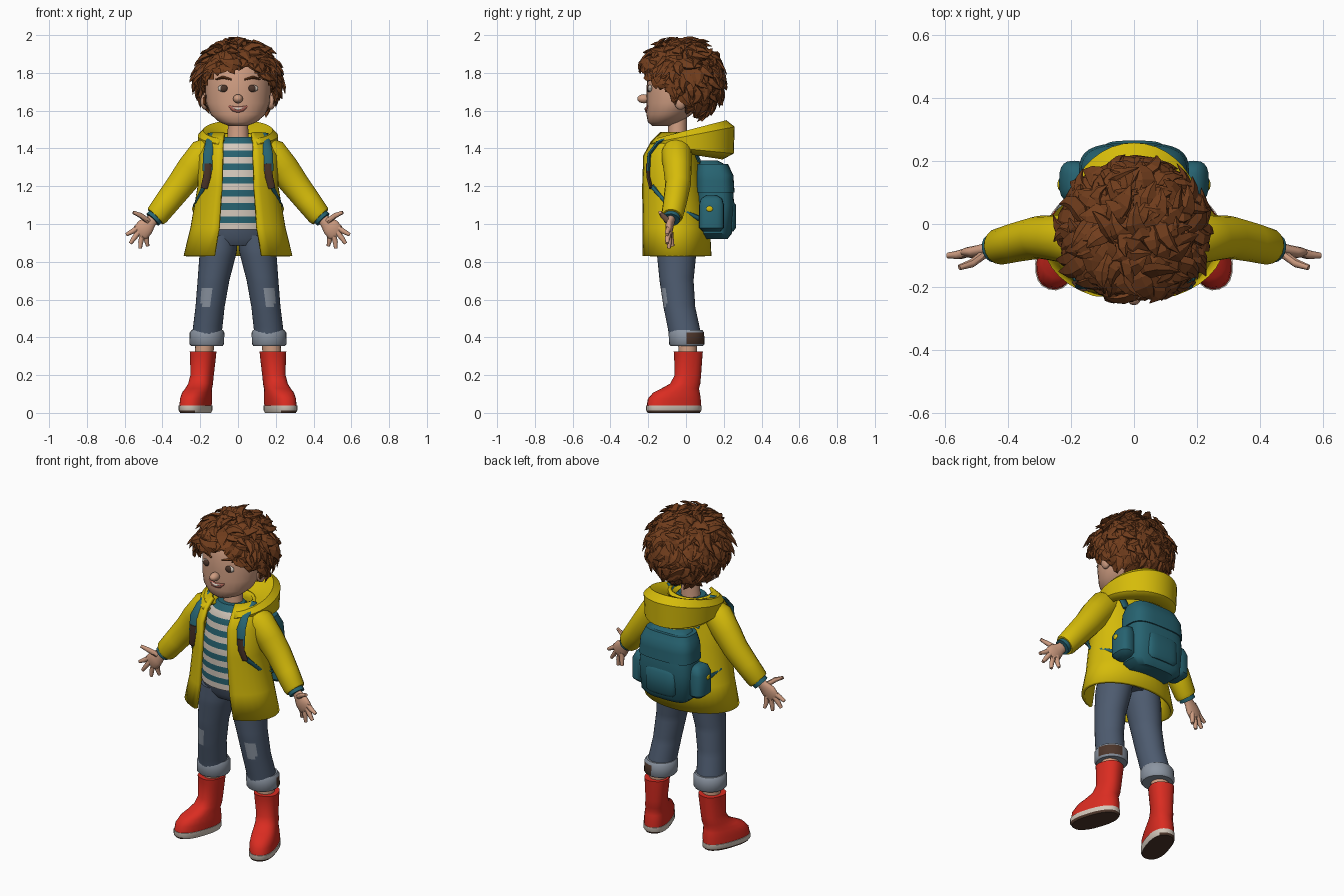
import bpy, bmesh, random
from math import sin, cos, pi, asin, sqrt, radians, copysign
from mathutils import Vector, Matrix

random.seed(4)
cube = bpy.data.objects.get("Cube")
if cube:
    bpy.data.objects.remove(cube, do_unlink=True)


def material(name, r, g, b):
    m = bpy.data.materials.new(name)
    m.use_nodes = True
    m.diffuse_color = (r, g, b, 1)
    bsdf = next(n for n in m.node_tree.nodes if n.type == 'BSDF_PRINCIPLED')
    bsdf.inputs["Base Color"].default_value = (r, g, b, 1)
    bsdf.inputs["Roughness"].default_value = 0.8
    return m


skin = material("skin", .62, .335, .22)
yellow = material("raincoat yellow", .67, .5, .003)
teal = material("teal", .02, .125, .165)
denim = material("denim", .075, .105, .16)
pale = material("pale denim", .26, .3, .36)
red = material("boot red", .7, .025, .015)
brown = material("hair brown", .165, .047, .012)
cream = material("cream", .66, .58, .5)
leather = material("dark leather", .075, .037, .024)
lip = material("lip pink", .4, .12, .09)


def finish(name, bm, mats, rule=None, smooth=True):
    """Turn a bmesh into an object; rule picks the material of each face."""
    bmesh.ops.recalc_face_normals(bm, faces=bm.faces)
    if rule:
        for f in bm.faces:
            f.material_index = int(rule(f.calc_center_median(), f.normal))
    me = bpy.data.meshes.new(name)
    bm.to_mesh(me)
    bm.free()
    for m in mats:
        me.materials.append(m)
    if smooth:
        me.shade_smooth()
        me.set_sharp_from_angle(angle=radians(45))
    ob = bpy.data.objects.new(name, me)
    bpy.context.collection.objects.link(ob)
    return ob


def add_tube(bm, pts, n=16, side=None, power=2, yaw=0):
    """Loft ellipses (x, y, z, ra, rb); level ones unless a side axis is given."""
    rings = []
    for i, (x, y, z, ra, rb) in enumerate(pts):
        u, v = Vector((cos(yaw), sin(yaw), 0)), Vector((-sin(yaw), cos(yaw), 0))
        if side:
            a, b = pts[max(i - 1, 0)], pts[min(i + 1, len(pts) - 1)]
            t = (Vector(b[:3]) - Vector(a[:3])).normalized()
            u = Vector(side)
            u = (u - t * u.dot(t)).normalized()
            v = t.cross(u)
        ring = []
        for k in range(n):
            c, s = cos(2 * pi * k / n), sin(2 * pi * k / n)
            c, s = (copysign(abs(w) ** (2 / power), w) for w in (c, s))
            ring.append(bm.verts.new(Vector((x, y, z)) + u * ra * c + v * rb * s))
        rings.append(ring)
    for p, q in zip(rings, rings[1:]):
        for k in range(n):
            bm.faces.new((p[k], p[k - 1], q[k - 1], q[k]))
    bm.faces.new(rings[0])
    bm.faces.new(rings[-1])


def tube(name, pts, mats, rule=None, **kw):
    bm = bmesh.new()
    add_tube(bm, pts, **kw)
    return finish(name, bm, mats, rule)


def shell(name, rings, mat, thick=.018, n=32):
    """Loft arcs (z, cy, rx, ry, half opening, tilt) that are open at the front."""
    bm, rows = bmesh.new(), []
    for z, cy, rx, ry, gap, tilt in rings:
        a = asin(gap / rx)
        row = []
        for k in range(n + 1):
            th = a + (2 * pi - 2 * a) * k / n
            y = -ry * cos(th)
            row.append(bm.verts.new((rx * sin(th), cy + y, z + tilt * y)))
        rows.append(row)
    for p, q in zip(rows, rows[1:]):
        for k in range(n):
            bm.faces.new((p[k], p[k + 1], q[k + 1], q[k]))
    ob = finish(name, bm, [mat])
    mod = ob.modifiers.new("thickness", 'SOLIDIFY')
    mod.thickness, mod.offset = thick, 0


def ball(name, loc, size, mat):
    bm = bmesh.new()
    bmesh.ops.create_uvsphere(bm, u_segments=16, v_segments=10, radius=1,
                              matrix=Matrix.Translation(loc) @ Matrix.Diagonal((*size, 1)))
    finish(name, bm, [mat])


def dense(pts, step):
    """Resample a list of level rings at even heights."""
    out, z = [], pts[0][2]
    while z < pts[-1][2] + 1e-5:
        for a, b in zip(pts, pts[1:]):
            if a[2] <= z + 1e-6 <= b[2] + 1e-4:
                f = (z - a[2]) / (b[2] - a[2])
                out.append([p + (q - p) * f for p, q in zip(a, b)])
                break
        z += step
    return out


# Head, neck and face
tube("head", [(0, -.13, 1.52, .05, .05), (0, -.115, 1.54, .1, .087), (0, -.09, 1.58, .145, .12),
              (0, -.06, 1.64, .168, .15), (0, -.05, 1.7, .172, .16), (0, -.045, 1.78, .17, .16),
              (0, -.04, 1.86, .15, .14), (0, -.03, 1.92, .09, .09)], [skin], n=28)
tube("neck", [(0, -.05, 1.38, .075, .065), (0, -.045, 1.47, .055, .05), (0, -.045, 1.6, .052, .05)], [skin])
ball("nose", (0, -.223, 1.663), (.026, .035, .024), skin)
upright = (0, 0, 1)
tube("lips", [(-.05, -.2, 1.625, .004, .006), (-.025, -.207, 1.61, .014, .008), (0, -.209, 1.605, .017, .009),
              (.025, -.207, 1.61, .014, .008), (.05, -.2, 1.625, .004, .006)], [lip], n=10, side=upright)
tube("teeth", [(-.03, -.21, 1.616, .003, .004), (0, -.214, 1.609, .008, .007), (.03, -.21, 1.616, .003, .004)],
     [cream], n=10, side=upright)

# Torso: striped shirt and the hips of the jeans
STRIPE = .035
torso = [(0, -.06, .97, .18, .13), (0, -.07, 1.2, .165, .125), (0, -.06, 1.4, .14, .105), (0, -.06, 1.465, .075, .062)]
tube("striped_shirt", dense(torso, STRIPE), [cream, teal],
     lambda c, n: int((c.z - .97) / STRIPE) % 2, n=24)
tube("jeans_hips", [(0, -.05, .885, .14, .085), (0, -.05, .925, .185, .112), (0, -.055, 1, .165, .115)], [denim], n=24)

# Raincoat with hood
coat = [(.83, -.057, .28, .183, .125, 0), (.98, -.06, .243, .178, .1, 0), (1.2, -.08, .205, .158, .085, 0),
        (1.36, -.085, .205, .145, .08, 0), (1.43, -.07, .17, .125, .08, 0), (1.48, -.05, .12, .1, .07, 0)]
shell("raincoat", coat, yellow)
shell("hood", [(1.375, .02, .17, .17, .1, -.15), (1.4, .02, .2, .225, .1, -.1), (1.465, .02, .205, .23, .1, .2),
               (1.488, .01, .182, .202, .09, .26), (1.465, -.02, .125, .135, .08, .2),
               (1.42, -.035, .08, .08, .06, .05)], yellow)

# Backpack
bag = [(0, .15, .92, .13, .07), (0, .15, .95, .165, .093), (0, .155, 1.1, .172, .1), (0, .15, 1.25, .16, .095),
       (0, .14, 1.31, .135, .076), (0, .125, 1.335, .085, .045)]
tube("backpack", bag, [teal], n=32, power=3.3)
tube("backpack_flap", [(x, y, z + .008, a + .008, b + .006) for x, y, z, a, b in dense(bag, .03) if z > 1.16],
     [teal], n=32, power=3.3)
tube("backpack_back_pocket", [(0, .23, .96, .08, .02), (0, .23, .98, .1, .035), (0, .23, 1.1, .1, .035),
                              (0, .23, 1.12, .08, .02)], [teal], n=24, power=3.3)

# Everything that comes in pairs
for label, s in (("left_", 1), ("right_", -1)):
    def pair(name, pts, mats, rule=None, **kw):
        return tube(label + name, [(s * p[0], *p[1:]) for p in pts], mats, rule, **kw)

    def round_pts(pts):
        return [(*p, p[-1]) for p in pts]

    across = (s, 0, 0)
    fan = (s * .7, 0, .7)

    # Face details
    ball(label + "ear", (s * .176, -.03, 1.65), (.023, .033, .045), skin)
    ball(label + "eye", (s * .077, -.19, 1.718), (.03, .012, .019), cream)
    ball(label + "iris", (s * .075, -.197, 1.718), (.02, .01, .019), leather)
    pair("eyebrow", [(.035, -.206, 1.765, .005, .006), (.08, -.194, 1.777, .008, .007),
                     (.118, -.168, 1.765, .004, .005)], [brown], n=8, side=upright)

    # Sleeves, wrist cuffs and hands
    pair("sleeve", [(.12, -.05, 1.4, .07, .07), (.18, -.05, 1.37, .085, .082), (.245, -.045, 1.288, .082, .074),
                    (.302, -.042, 1.21, .075, .068), (.37, -.057, 1.122, .068, .063),
                    (.427, -.072, 1.048, .062, .058), (.437, -.074, 1.038, .056, .052)], [yellow], side=fan)
    pair("wrist_cuff", round_pts([(.42, -.07, 1.055, .045), (.451, -.078, 1.023, .045)]), [teal], side=fan)
    pair("palm", [(.43, -.075, 1.045, .027, .022), (.462, -.08, 1.013, .032, .02), (.49, -.088, .985, .047, .021),
                  (.515, -.09, .955, .048, .018), (.525, -.09, .945, .036, .011)], [skin], side=fan)
    digits = {"thumb": ((.475, -.095, 1.015), (.515, -.125, 1.045), (.555, -.138, 1.062)),
              "index_finger": ((.53, -.09, .98), (.56, -.098, .96), (.592, -.1, .943)),
              "middle_finger": ((.525, -.09, .96), (.55, -.098, .925), (.57, -.1, .897)),
              "ring_finger": ((.505, -.088, .945), (.515, -.09, .905), (.518, -.09, .87)),
              "little_finger": ((.485, -.082, .955), (.485, -.078, .915), (.478, -.07, .883))}
    for finger, path in digits.items():
        pair(finger, round_pts([(*p, r) for p, r in zip(path, (.015, .0135, .009))]), [skin], n=8, side=(0, 1, 0))

    # Jeans leg with worn knee, rolled hem
    leg = [(.165, 0, .38, .08, .085), (.162, -.01, .44, .078, .085), (.148, -.035, .56, .077, .084),
           (.13, -.05, .7, .084, .09), (.105, -.05, .85, .098, .105), (.09, -.05, .95, .092, .105)]
    pair("jeans_leg", dense(leg, .02), [denim, pale],
         lambda c, n: n.y < -.5 and .14 < abs(c.x) < .195 and .56 < c.z < .67, n=32)
    pair("rolled_hem", [(.165, .004, .355, .084, .086), (.166, .004, .365, .092, .094),
                        (.164, .002, .425, .092, .094), (.163, 0, .44, .082, .086)], [pale, leather],
         lambda c, n: s > 0 and c.y > .01 and c.x > .165 and abs(n.z) < .5, n=24)
    pair("shin", round_pts([(.185, .012, .2, .05), (.175, .008, .4, .05)]), [skin])

    # Rubber boot with sole
    pair("boot", [(.225, -.065, .03, .07, .148), (.222, -.062, .075, .071, .144), (.217, -.05, .108, .067, .126),
                  (.208, -.03, .13, .063, .1), (.198, -.004, .155, .061, .08), (.19, .01, .2, .059, .069),
                  (.185, .012, .3, .066, .074), (.185, .012, .325, .068, .076)],
         [red], n=24, power=2.4, yaw=s * .32)
    pair("boot_sole", [(.224, -.065, 0, .067, .142), (.225, -.065, .012, .074, .15), (.225, -.065, .038, .074, .15)],
         [cream, leather], lambda c, n: n.z < -.5, n=24, power=2.4, yaw=s * .32)

    # Backpack straps and side pocket
    pair("shoulder_strap", [(.11, .07, 1.33, .028, .01), (.13, .03, 1.44, .028, .01), (.135, -.05, 1.475, .028, .01),
                            (.145, -.15, 1.43, .028, .01), (.155, -.195, 1.37, .03, .01),
                            (.16, -.2, 1.28, .028, .01)], [teal], n=10, side=across)
    pair("strap_leather", [(.157, -.203, 1.32, .022, .01), (.163, -.2, 1.25, .022, .01), (.178, -.185, 1.19, .02, .01)],
         [leather], n=10, side=across)
    pair("lower_strap", round_pts([(.178, -.18, 1.2, .013), (.215, -.11, 1.12, .013), (.215, -.02, 1.07, .013),
                                   (.17, .09, 1.02, .013)]), [teal], n=8, side=upright)
    pair("side_pocket", [(.185, .135, .96, .03, .045), (.19, .135, .98, .048, .066), (.19, .135, 1.1, .048, .066),
                         (.185, .135, 1.135, .035, .055), (.18, .135, 1.15, .02, .03)], [teal], n=20, power=2.8)
    ball(label + "pocket_button", (s * .236, .125, 1.08), (.007, .018, .015), yellow)

# Hair: a cap under tapered curls that flow down from the crown
center, radii = Vector((0, -.027, 1.765)), Vector((.205, .207, .19))


def hairline(p):
    return p.z + .9 * p.y


bm = bmesh.new()
bmesh.ops.create_uvsphere(bm, u_segments=28, v_segments=18, radius=1,
                          matrix=Matrix.Translation(center) @ Matrix.Diagonal((*radii, 1)))
bare = [f for f in bm.faces if hairline(f.calc_center_median()) < 1.625]
bmesh.ops.delete(bm, geom=bare, context='FACES')
finish("hair_cap", bm, [brown])

bm, count = bmesh.new(), 420
for i in range(count):
    h = 1 - 2 * (i + .5) / count
    ang = i * pi * (3 - sqrt(5))
    n = Vector((cos(ang) * sqrt(1 - h * h), sin(ang) * sqrt(1 - h * h), h))
    root = center + n * radii * .96
    if hairline(root) < 1.65 or h < -.8:
        continue
    wild = Vector([random.uniform(-.85, .85) for _ in range(3)])
    flow = Vector((0, 0, -1)) + wild
    flow = (flow - n * flow.dot(n)).normalized()
    across = n.cross(flow)
    length, curl, wide = random.uniform(.08, .135), random.uniform(-.035, .035), random.uniform(.027, .04)
    # Shorter curls along the forehead and around the ears
    if hairline(root + flow * length) < 1.59:
        length *= .6
    lift = random.uniform(-.012, .026)
    pts = []
    for j, w in enumerate((.5, 1, .9, .55, .06)):
        t = j / 4
        p = root + flow * length * t + across * curl * sin(pi * t) + n * (.022 * sin(pi * t * .8) + lift * t * t)
        p.z = min(p.z, 1.985)
        pts.append((*p, wide * w, .014 * w))
    add_tube(bm, pts, n=5, side=across)
finish("hair_curls", bm, [brown], smooth=False)
